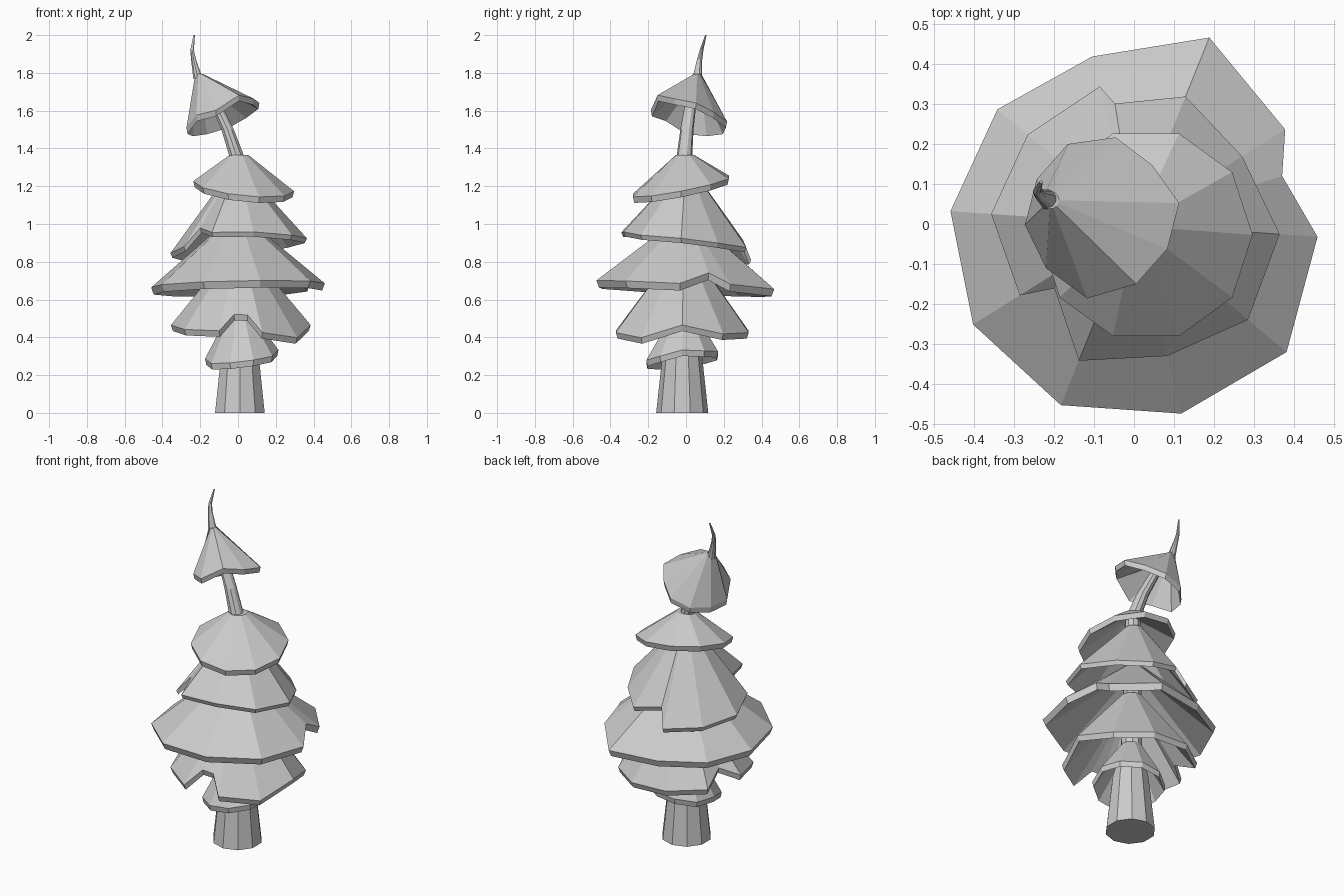
import bpy
from math import cos, sin, radians, degrees, atan2

if "Cube" in bpy.data.objects:
    bpy.data.objects.remove(bpy.data.objects["Cube"])


def make_mesh(name, verts, faces):
    mesh = bpy.data.meshes.new(name)
    mesh.from_pydata(verts, [], faces)
    mesh.update()
    obj = bpy.data.objects.new(name, mesh)
    bpy.context.collection.objects.link(obj)
    return obj


def loft(name, rings):
    """Skin equal-sized rings, capping both ends."""
    n = len(rings[0])
    verts = [p for ring in rings for p in ring]
    faces = [(k * n + i, k * n + (i + 1) % n, (k + 1) * n + (i + 1) % n, (k + 1) * n + i)
             for k in range(len(rings) - 1) for i in range(n)]
    faces.append(tuple(reversed(range(n))))
    faces.append(tuple(range(len(verts) - n, len(verts))))
    return make_mesh(name, verts, faces)


def tube(name, stations, sides=10):
    """Faceted tube through (x, y, z, radius) stations."""
    return loft(name, [[(x + r * cos(radians(360 * i / sides + 18)),
                         y + r * sin(radians(360 * i / sides + 18)), z)
                        for i in range(sides)] for x, y, z, r in stations])


def tier(name, centre, radius, z0, slope, apex, apex_r, phase=0, moves={}, notches=(), lip=0.032):
    """Tilted ten-sided skirt. moves: corner -> (radius factor, dz); notches: (angle, radius, dz)."""
    corners = []
    for i in range(10):
        f, dz = moves.get(i, (1, 0))
        corners.append((phase + 36 * i, radius * f, dz))
    corners = sorted(corners + list(notches))
    top, rim, under, inner = [], [], [], []
    for a, r, dz in corners:
        c, s = cos(radians(a)), sin(radians(a))
        x, y = centre[0] + r * c, centre[1] + r * s
        z = z0 + slope[0] * r * c + slope[1] * r * s + dz
        t = atan2(y - apex[1], x - apex[0])
        top.append((apex[0] + apex_r * cos(t), apex[1] + apex_r * sin(t), apex[2]))
        rim.append((x, y, z))
        under.append((centre[0] + 0.97 * r * c, centre[1] + 0.97 * r * s, z - lip))
        inner.append((apex[0] + 0.8 * apex_r * cos(t), apex[1] + 0.8 * apex_r * sin(t),
                      apex[2] - 0.045))
    return loft(name, [inner, under, rim, top])


# Trunk, bending towards the tip
tube("trunk", [(0.01, -0.02, 0, 0.138), (0.01, -0.02, 0.33, 0.102), (0.01, -0.01, 0.5, 0.06),
               (0, -0.01, 1.1, 0.048), (0, -0.01, 1.34, 0.042), (-0.055, 0.005, 1.5, 0.035),
               (-0.12, 0.025, 1.64, 0.03), (-0.19, 0.055, 1.75, 0.02)])

# Skirts of foliage, bottom to top
tier("foliage_1", (0.02, -0.02), 0.2, 0.295, (0.12, 0.12), (0.01, -0.01, 0.53), 0.06,
     moves={0: (0.97, 0.015), 5: (0.97, 0.015)})
tier("foliage_2", (0.015, -0.02), 0.37, 0.43, (-0.04, 0.0), (0.01, -0.01, 0.84), 0.06,
     moves={0: (1, 0.05), 5: (1, 0.02), 9: (1, -0.02)},
     notches=[(165, 0.28, 0.07), (263, 0.29, 0.09), (277, 0.29, 0.09)])
tier("foliage_3", (0, 0), 0.475, 0.675, (0.02, -0.05), (0, 0, 1.02), 0.055, phase=-4,
     moves={0: (0.97, 0), 1: (0.94, 0.01), 2: (1.06, 0), 3: (0.91, 0), 4: (0.94, 0),
            5: (0.97, 0), 7: (1.03, 0), 8: (1.03, 0), 9: (1.05, 0)},
     notches=[(18, 0.39, 0.065)], lip=0.038)
tier("foliage_4", (0, 0), 0.355, 0.9, (0.06, -0.1), (0, 0, 1.27), 0.05, phase=-4,
     moves={0: (1.03, 0), 1: (0.9, 0), 2: (0.97, 0), 3: (1, -0.05), 4: (0.98, -0.04),
            5: (1.01, -0.03), 6: (0.95, -0.02), 7: (1.04, 0.03), 8: (0.96, 0.02), 9: (1.05, 0)},
     notches=[(99, 0.305, 0.05), (219, 0.256, 0.075)], lip=0.025)
tier("foliage_5", (0.03, -0.027), 0.267, 1.2, (-0.1, 0.19), (0.005, -0.005, 1.365), 0.05)
tier("foliage_top", (-0.08, 0.025), 0.195, 1.585, (0.33, -0.28), (-0.21, 0.06, 1.795), 0.022,
     phase=8, moves={1: (0.9, 0), 4: (0.95, -0.01), 5: (1, -0.02), 7: (1.1, -0.03),
                     8: (1, 0.02), 9: (0.95, 0)})

# Curled tip
tube("tip", [(-0.212, 0.06, 1.77, 0.026), (-0.235, 0.072, 1.87, 0.014),
             (-0.243, 0.082, 1.92, 0.01), (-0.232, 0.105, 2.0, 0.004)])
